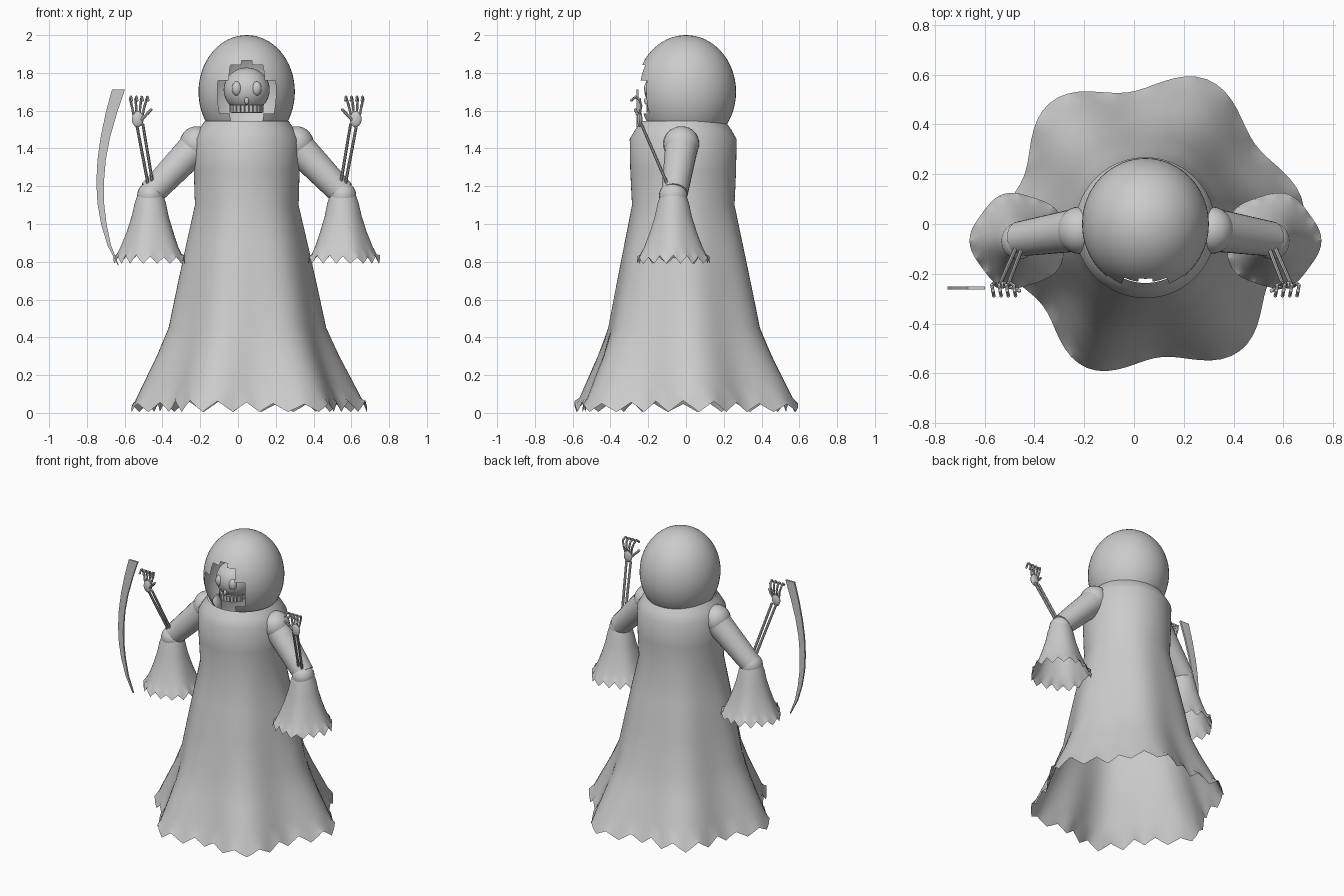
import bpy, bmesh
from math import sin, cos, pi, radians
from mathutils import Vector, Matrix

if "Cube" in bpy.data.objects:
    bpy.data.objects.remove(bpy.data.objects["Cube"])

MID = 0.046   # x of the figure's own mirror plane


def finish(name, bm):
    bmesh.ops.recalc_face_normals(bm, faces=bm.faces)
    me = bpy.data.meshes.new(name)
    bm.to_mesh(me)
    bm.free()
    ob = bpy.data.objects.new(name, me)
    bpy.context.collection.objects.link(ob)
    return ob


def cloth(name, centre, profile, segs, teeth, tooth, lobe):
    """Lathe of (z, radius, fold) rings; the last ring gets a zigzag hem."""
    bm = bmesh.new()
    rings = []
    for i, (z, r, fold) in enumerate(profile):
        ring = []
        for k in range(segs):
            a = 2 * pi * k / segs
            rr = r + fold * lobe(a)
            zz = z
            if i == len(profile) - 1:
                t = (k * teeth / segs) % 1
                zz += tooth * abs(2 * t - 1) * (0.85 + 0.15 * cos(3 * a))
            ring.append(bm.verts.new((centre[0] + rr * cos(a), centre[1] + rr * sin(a), zz)))
        rings.append(ring)
    for a, b in zip(rings, rings[1:]):
        for k in range(segs):
            n = (k + 1) % segs
            bm.faces.new((a[k], a[n], b[n], b[k]))
    return finish(name, bm)


def ball(bm, c, size, u=24, v=16):
    bmesh.ops.create_uvsphere(bm, u_segments=u, v_segments=v, radius=1,
                              matrix=Matrix.Translation(c) @ Matrix.Diagonal((*size, 1)))


def rod(bm, a, b, r1, r2, segs=8):
    a, b = Vector(a), Vector(b)
    d = b - a
    m = Matrix.Translation((a + b) / 2) @ d.to_track_quat('Z', 'Y').to_matrix().to_4x4()
    bmesh.ops.create_cone(bm, cap_ends=True, segments=segs, radius1=r1, radius2=r2,
                          depth=d.length, matrix=m)


# Robe with six deep folds and a ragged hem
def robe_fold(a):
    return cos(6 * a - radians(42)) + 0.4 * cos(a - radians(50))


cloth("robe", (MID, -0.015),
      [(1.545, 0.222, 0), (1.50, 0.254, 0), (1.45, 0.283, 0), (1.28, 0.28, 0), (1.1, 0.273, 0.002),
       (0.9, 0.315, 0.006), (0.68, 0.36, 0.010), (0.45, 0.405, 0.014), (0.3, 0.46, 0.026),
       (0.15, 0.525, 0.038), (0.08, 0.555, 0.043), (0.005, 0.582, 0.046)],
      96, 24, 0.06, robe_fold)

# Hood: open ellipsoid with a stepped face opening
bm = bmesh.new()
ball(bm, (MID, 0, 1.70), (0.255, 0.265, 0.30), 48, 32)
gone = []
for f in bm.faces:
    c = f.calc_center_median()
    dx = abs(c.x - MID)
    if c.z < 1.52:
        gone.append(f)
    elif c.y < -0.1:
        half = (0.085 if c.z < 1.575 else 0.142 if c.z < 1.745 else
                0.125 if c.z < 1.77 else 0.095 if c.z < 1.835 else 0.035 if c.z < 1.875 else 0)
        if dx < half:
            gone.append(f)
bmesh.ops.delete(bm, geom=gone, context='FACES')
finish("hood", bm)

# Skull, eyes, nose, jaw and teeth
SY = -0.10
bm = bmesh.new()
ball(bm, (MID, SY, 1.71), (0.122, 0.12, 0.118), 32, 20)
finish("skull", bm)
bm = bmesh.new()
for s in (-1, 1):
    ball(bm, (MID + s * 0.052, SY - 0.097, 1.717), (0.027, 0.025, 0.038), 16, 12)
finish("eyes", bm)
bm = bmesh.new()
ball(bm, (MID, SY - 0.108, 1.652), (0.012, 0.014, 0.02), 12, 8)
finish("nose", bm)
bm = bmesh.new()
rod(bm, (MID, SY - 0.015, 1.588), (MID, SY - 0.015, 1.63), 0.08, 0.085, 24)
finish("jaw", bm)
bm = bmesh.new()
for i in range(11):
    a = radians(-90 + (i - 5) * 14)
    m = (Matrix.Translation((MID + 0.086 * cos(a), SY - 0.015 + 0.086 * sin(a), 1.609))
         @ Matrix.Rotation(a, 4, 'Z') @ Matrix.Diagonal((0.014, 0.017, 0.04, 1)))
    bmesh.ops.create_cube(bm, size=1, matrix=m)
finish("teeth", bm)

# Arms, sleeves and bony hands, mirrored about the figure's middle
for s, side in ((-1, "left"), (1, "right")):
    def P(d, y, z):
        return (MID + s * d, y, z)

    bm = bmesh.new()
    ball(bm, P(0.265, -0.025, 1.425), (0.09, 0.095, 0.092))
    finish(side + "_shoulder", bm)

    bm = bmesh.new()
    rod(bm, P(0.26, -0.022, 1.42), P(0.505, -0.06, 1.165), 0.088, 0.07, 24)
    finish(side + "_upper_arm", bm)

    bm = bmesh.new()
    ball(bm, P(0.51, -0.068, 1.15), (0.07, 0.075, 0.073))
    finish(side + "_elbow", bm)

    cloth(side + "_sleeve", (MID + s * 0.51, -0.067),
          [(1.155, 0.068, 0), (1.11, 0.083, 0), (1.04, 0.098, 0.001), (0.96, 0.123, 0.002),
           (0.88, 0.152, 0.005), (0.84, 0.172, 0.006), (0.79, 0.19, 0.007)],
          64, 16, 0.045, lambda a: cos(5 * a + (0 if s > 0 else pi)))

    bm = bmesh.new()
    for d0, d1 in ((0.521, 0.583), (0.497, 0.55)):
        rod(bm, P(d0 - 0.005, -0.085, 1.18), P(d1, -0.237, 1.53), 0.009, 0.008)
    finish(side + "_forearm_bones", bm)

    bm = bmesh.new()
    ball(bm, P(0.577, -0.245, 1.555), (0.031, 0.014, 0.042), 16, 10)
    for i in range(4):
        base, tip = 0.599 - 0.016 * i, 0.617 - 0.029 * i
        path = [(base, -0.246, 1.58), ((base + tip) / 2, -0.238, 1.625),
                (tip, -0.246, 1.66), (tip - 0.004, -0.268, 1.672), (tip - 0.008, -0.288, 1.655)]
        for a, b in zip(path, path[1:]):
            rod(bm, P(*a), P(*b), 0.007, 0.006)
            ball(bm, P(*b), (0.0075,) * 3, 8, 6)
    thumb = [(0.56, -0.248, 1.55), (0.527, -0.258, 1.583), (0.507, -0.268, 1.605)]
    for a, b in zip(thumb, thumb[1:]):
        rod(bm, P(*a), P(*b), 0.009, 0.007)
        ball(bm, P(*b), (0.008,) * 3, 8, 6)
    finish(side + "_hand", bm)

# Curved flat blade
outer = [(-.667, 1.713), (-.70, 1.59), (-.727, 1.46), (-.744, 1.34), (-.75, 1.22),
         (-.744, 1.11), (-.725, 1.0), (-.69, .885), (-.635, .78)]
inner = [(-.598, 1.713), (-.64, 1.59), (-.677, 1.46), (-.70, 1.34), (-.71, 1.22),
         (-.709, 1.11), (-.696, 1.0), (-.673, .89), (-.632, .782)]
bm = bmesh.new()
rows = [[bm.verts.new((p[0], y, p[1])) for p, y in ((o, -.263), (i, -.263), (i, -.251), (o, -.251))]
        for o, i in zip(outer, inner)]
for a, b in zip(rows, rows[1:]):
    for k in range(4):
        n = (k + 1) % 4
        bm.faces.new((a[k], a[n], b[n], b[k]))
bm.faces.new(rows[0])
bm.faces.new(rows[-1][::-1])
finish("blade", bm)

# Smooth shading with sharp edges kept
for ob in bpy.context.collection.objects:
    ob.select_set(True)
    bpy.context.view_layer.objects.active = ob
bpy.ops.object.shade_smooth_by_angle(angle=radians(35))
